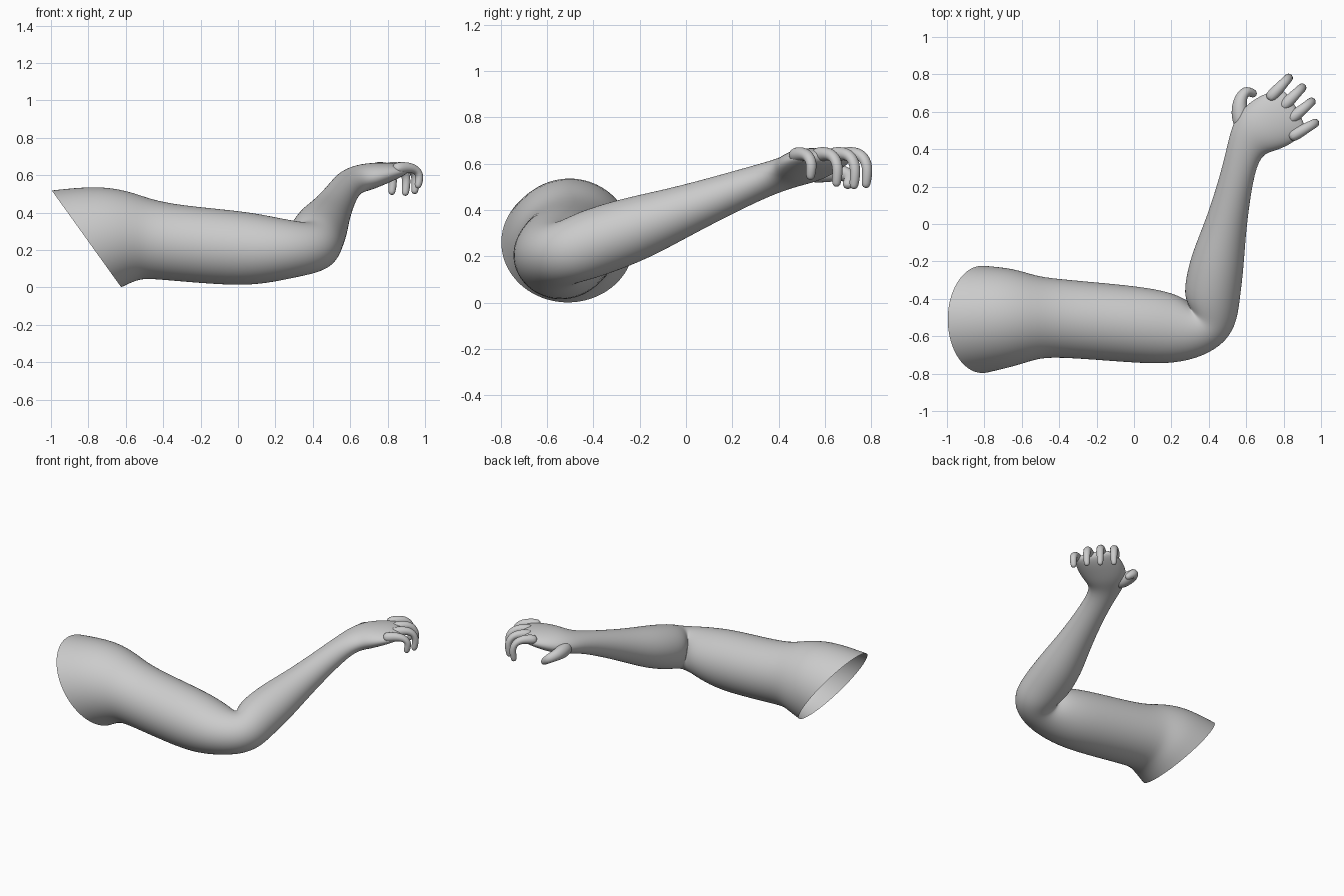
import bpy, bmesh, math
from mathutils import Vector

if "Cube" in bpy.data.objects:
    bpy.data.objects.remove(bpy.data.objects["Cube"])


def loft(name, rings, seg, cap_start):
    """Skin elliptical rings (centre, side vector, up vector), closing the end."""
    bm = bmesh.new()
    loops = []
    for c, s, u in rings:
        loops.append([bm.verts.new(c + s * math.cos(a) + u * math.sin(a))
                      for a in (2 * math.pi * i / seg for i in range(seg))])
    for a, b in zip(loops, loops[1:]):
        for i in range(seg):
            j = (i + 1) % seg
            bm.faces.new((a[i], a[j], b[j], b[i]))
    bm.faces.new(loops[-1])
    if cap_start:
        bm.faces.new(loops[0])
    bmesh.ops.recalc_face_normals(bm, faces=bm.faces)
    me = bpy.data.meshes.new(name)
    bm.to_mesh(me)
    bm.free()
    me.shade_smooth()
    ob = bpy.data.objects.new(name, me)
    bpy.context.collection.objects.link(ob)
    sub = ob.modifiers.new("smooth", 'SUBSURF')
    sub.levels = sub.render_levels = 2


def limb_rings(sections):
    """Rings follow the slope of the limb; the shoulder sleeve leans outward."""
    rings = []
    for i, (x, y, z, yaw, w, h) in enumerate(sections):
        p0 = Vector(sections[max(i - 1, 0)][:3])
        p1 = Vector(sections[min(i + 1, len(sections) - 1)][:3])
        d = p1 - p0
        pitch = math.atan2(d.z, d.xy.length)
        if x < -.5:
            pitch = math.radians(115) * (-x - .5)
        a = math.radians(yaw)
        s = Vector((-math.sin(a), math.cos(a), 0))
        t = Vector((math.cos(a), math.sin(a), 0)) * math.cos(pitch)
        t.z = math.sin(pitch)
        rings.append((Vector((x, y, z)), s * w, t.cross(s) * h))
    return rings


def finger(name, pts, radii, side):
    """Curled tube with a rounded tip."""
    tip = (pts[-1] - pts[-2]).normalized()
    r = radii[-1]
    pts = pts + [pts[-1] + tip * r * 0.7, pts[-1] + tip * r]
    radii = list(radii) + [r * 0.75, r * 0.3]
    rings = []
    for i, p in enumerate(pts):
        t = (pts[min(i + 1, len(pts) - 1)] - pts[max(i - 1, 0)]).normalized()
        s = (side - t * side.dot(t)).normalized()
        rings.append((p, s * radii[i], t.cross(s) * radii[i]))
    loft(name, rings, 10, True)


# Arm: open shoulder sleeve, upper arm, elbow, forearm, palm (x, y, z, yaw, half sizes)
arm = [
    (-.81, -.51, .26, 0, .29, .322),
    (-.65, -.50, .288, 0, .266, .275),
    (-.53, -.50, .275, 0, .226, .232),
    (-.43, -.50, .247, 0, .209, .203),
    (0, -.536, .208, 0, .209, .205),
    (.17, -.553, .203, 2, .197, .18),
    (.29, -.555, .205, 14, .175, .155),
    (.385, -.535, .21, 38, .147, .138),
    (.415, -.475, .228, 62, .148, .142),
    (.414, -.39, .262, 76, .155, .15),
    (.445, -.2, .325, 77, .147, .141),
    (.493, 0, .40, 77, .109, .107),
    (.565, .32, .525, 74, .083, .073),
    (.607, .455, .567, 48, .118, .068),
    (.67, .51, .588, 34, .145, .075),
    (.75, .553, .608, 29, .155, .062),
    (.83, .595, .625, 29, .142, .044),
    (.874, .614, .63, 29, .115, .018),
]
loft("arm", limb_rings(arm), 24, False)

# Four fingers share one curl: (fraction of reach, fraction of drop)
curl = [(-.75, .05), (0, -.07), (.68, 0), (1, .42), (.88, 1)]
for name, x, y, yaw, drop in (("index_finger", .765, .715, 47, .12),
                              ("middle_finger", .835, .665, 45, .125),
                              ("ring_finger", .88, .595, 40, .115),
                              ("little_finger", .89, .495, 30, .085)):
    a = math.radians(yaw)
    d = Vector((math.cos(a), math.sin(a), 0))
    pts = [Vector((x, y, .637)) + d * f * .097 - Vector((0, 0, g * drop)) for f, g in curl]
    finger(name, pts, (.036, .033, .026, .025, .022), Vector((-d.y, d.x, 0)))

# Thumb curling inward below the palm
thumb = [(.585, .50, .565), (.562, .60, .565), (.567, .67, .562),
         (.598, .715, .545), (.632, .70, .515)]
finger("thumb", [Vector(p) for p in thumb], (.05, .05, .038, .032, .026), Vector((0, 0, 1)))
